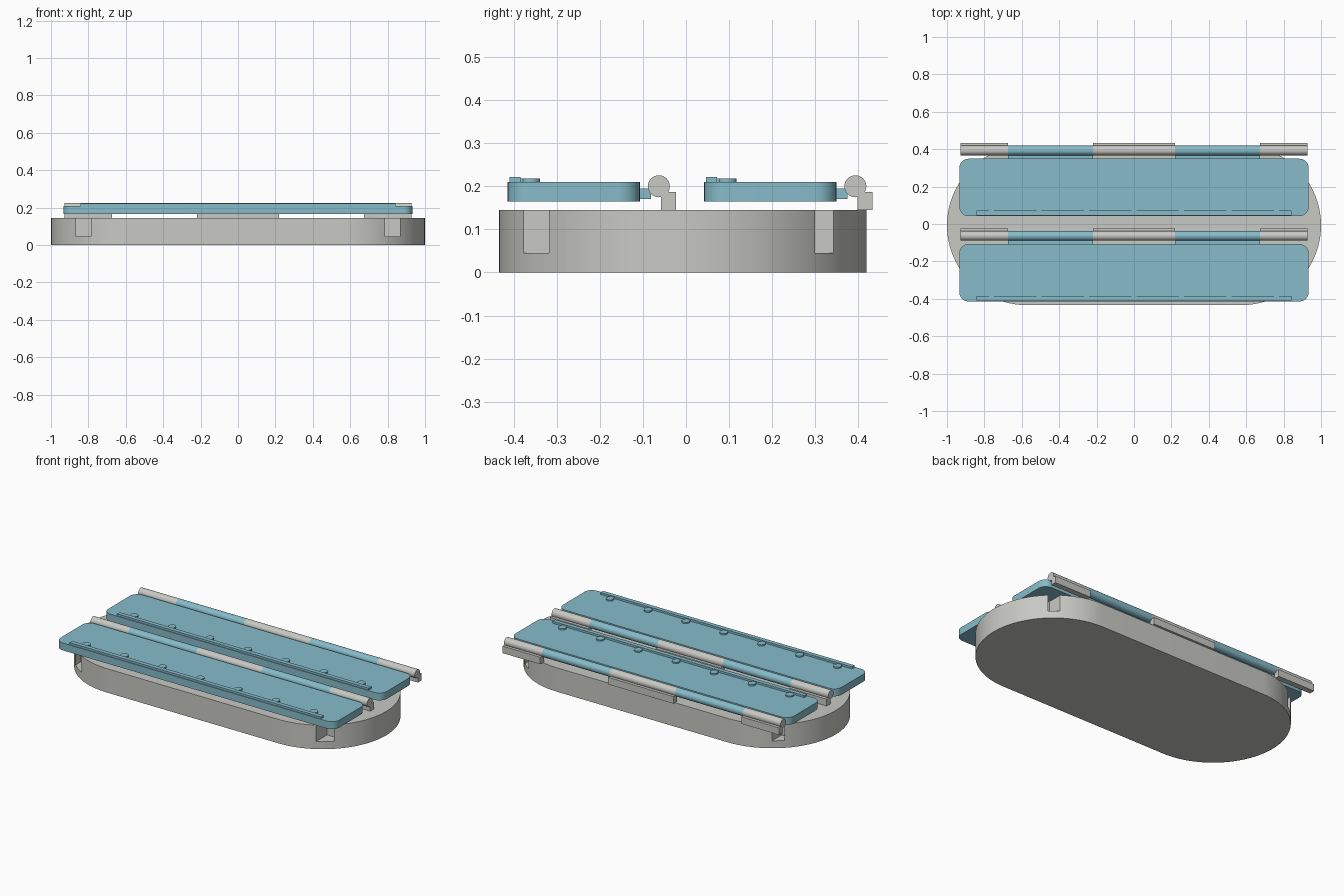
import bpy, bmesh, math
from mathutils import Matrix

cube = bpy.data.objects.get("Cube")
if cube:
    bpy.data.objects.remove(cube, do_unlink=True)


def material(name, rgb):
    m = bpy.data.materials.new(name)
    m.use_nodes = True
    m.diffuse_color = (*rgb, 1)
    m.node_tree.nodes["Principled BSDF"].inputs["Base Color"].default_value = (*rgb, 1)
    return m


GREY = material("warm_grey", (0.58, 0.58, 0.55))
BLUE = material("soft_blue", (0.24, 0.50, 0.59))


def activate(ob):
    bpy.ops.object.select_all(action='DESELECT')
    ob.select_set(True)
    bpy.context.view_layer.objects.active = ob


def finish(name, bm, mat, smooth=False):
    bmesh.ops.recalc_face_normals(bm, faces=bm.faces)
    me = bpy.data.meshes.new(name)
    bm.to_mesh(me)
    bm.free()
    ob = bpy.data.objects.new(name, me)
    bpy.context.collection.objects.link(ob)
    me.materials.append(mat)
    if smooth:
        activate(ob)
        bpy.ops.object.shade_smooth_by_angle(angle=math.radians(30))
    return ob


def box(name, x, y, z, mat):
    """Box from (min, max) ranges."""
    bm = bmesh.new()
    size = [b - a for a, b in (x, y, z)]
    mid = [(a + b) / 2 for a, b in (x, y, z)]
    bmesh.ops.create_cube(bm, size=1, matrix=Matrix.Translation(mid) @ Matrix.Diagonal((*size, 1)))
    return finish(name, bm, mat)


def rounded_slab(name, x, y, z, radius, steps, mat):
    """Upright prism whose outline is a rectangle with round corners."""
    corners = [(x[1], y[1]), (x[0], y[1]), (x[0], y[0]), (x[1], y[0])]
    signs = [(-1, -1), (1, -1), (1, 1), (-1, 1)]
    bm = bmesh.new()
    verts = []
    for i, ((cx, cy), (sx, sy)) in enumerate(zip(corners, signs)):
        for k in range(steps + 1):
            a = math.pi / 2 * (i + k / steps)
            verts.append(bm.verts.new((cx + sx * radius + radius * math.cos(a),
                                       cy + sy * radius + radius * math.sin(a), z[0])))
    bmesh.ops.remove_doubles(bm, verts=verts, dist=1e-5)
    face = bm.faces.new([v for v in verts if v.is_valid])
    top = bmesh.ops.extrude_face_region(bm, geom=[face])["geom"]
    bmesh.ops.translate(bm, vec=(0, 0, z[1] - z[0]),
                        verts=[g for g in top if isinstance(g, bmesh.types.BMVert)])
    return finish(name, bm, mat, True)


def cylinder(name, center, radius, length, mat, along_x=False):
    bm = bmesh.new()
    m = Matrix.Translation(center)
    if along_x:
        m = m @ Matrix.Rotation(math.pi / 2, 4, 'Y')
    bmesh.ops.create_cone(bm, cap_ends=True, segments=32, radius1=radius, radius2=radius,
                          depth=length, matrix=m)
    return finish(name, bm, mat, True)


# Base with four slots, wide ones in front and narrow ones behind
base = rounded_slab("base", (-1, 1), (-0.434, 0.419), (0, 0.145), 0.4264, 24, GREY)
for s in (-1, 1):
    for (x0, x1), y in (((0.786, 0.866), (-0.5, -0.27)), ((0.817, 0.869), (0.25, 0.5))):
        cutter = box("slot_cutter", sorted((s * x0, s * x1)), y, (0.045, 0.2), GREY)
        cutter.hide_render = True
        mod = base.modifiers.new("slot", 'BOOLEAN')
        mod.operation = 'DIFFERENCE'
        mod.solver = 'EXACT'
        mod.object = cutter
        activate(base)
        bpy.ops.object.modifier_apply(modifier=mod.name)
        bpy.data.objects.remove(cutter, do_unlink=True)
activate(base)
bpy.ops.object.shade_smooth_by_angle(angle=math.radians(30))

# Hinge spans along x: grey knuckles fixed to the base, blue ones to the panel
SPANS = [(-0.927, -0.674, GREY), (-0.674, -0.219, BLUE), (-0.219, 0.219, GREY),
         (0.219, 0.674, BLUE), (0.674, 0.927, GREY)]

for side, y in (("front", -0.414), ("back", 0.042)):
    # Panel with its raised lip
    rounded_slab(side + "_panel", (-0.934, 0.934), (y, y + 0.307), (0.165, 0.21), 0.05, 8, BLUE)
    box(side + "_lip", (-0.843, 0.843), (y + 0.004, y + 0.03), (0.205, 0.222), BLUE)

    # Row of round tabs joined to the lip
    for i in range(-3, 4):
        x = i * 0.254
        cylinder(side + "_tab", (x, y + 0.053, 0.2115), 0.0225, 0.013, BLUE)
        box(side + "_tab_neck", (x - 0.014, x + 0.014), (y + 0.028, y + 0.045),
            (0.206, 0.2175), BLUE)

    # Hinge barrel, base flanges and panel arms
    for x0, x1, mat in SPANS:
        cylinder(side + "_hinge_knuckle", ((x0 + x1) / 2, y + 0.351, 0.2), 0.0255, x1 - x0,
                 mat, True)
        if mat is GREY:
            box(side + "_hinge_flange", (x0, x1), (y + 0.356, y + 0.391), (0.1445, 0.187), GREY)
        else:
            box(side + "_hinge_arm", (x0, x1), (y + 0.3, y + 0.333), (0.17, 0.195), BLUE)
